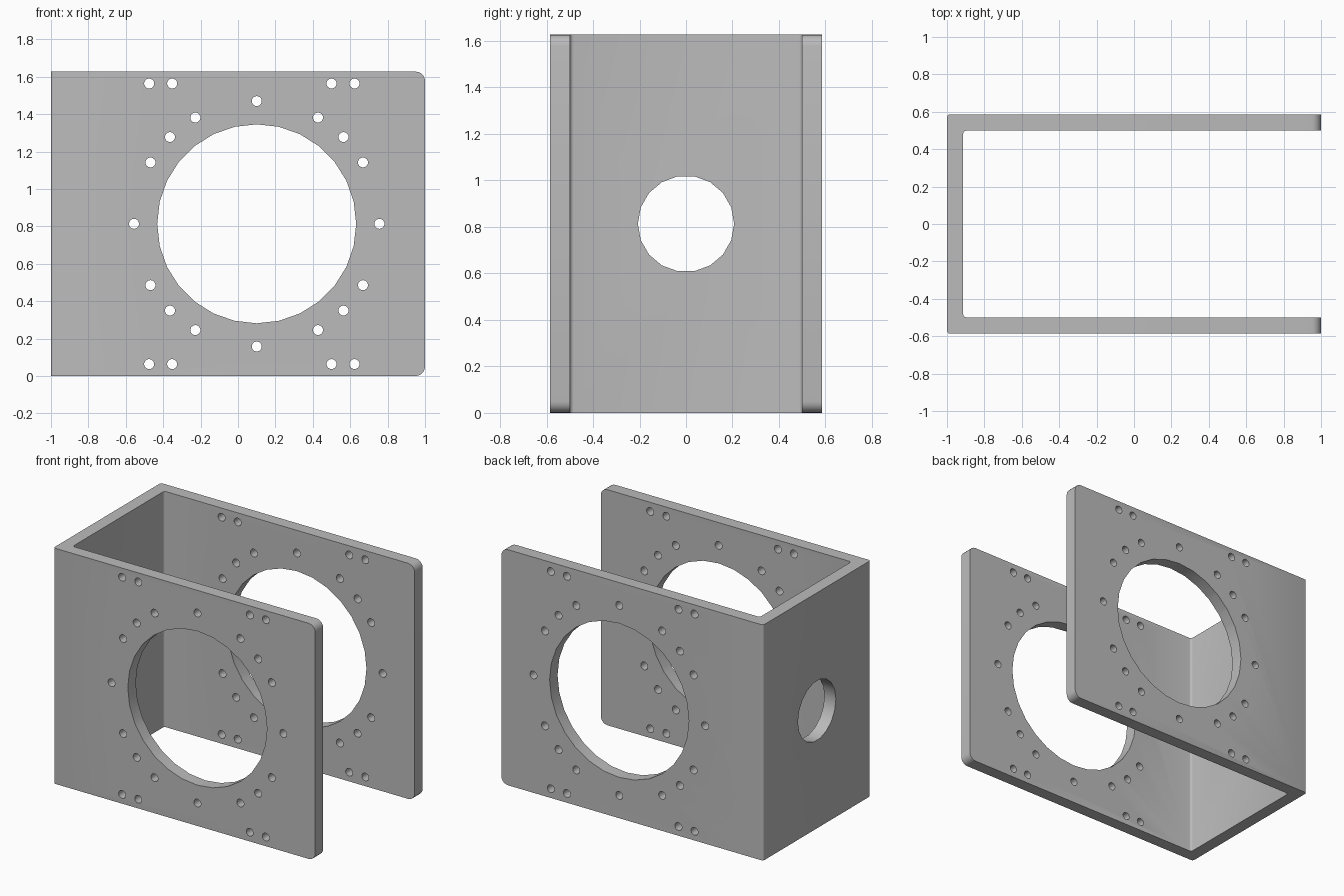
import bpy, bmesh, math
from mathutils import Matrix, Vector

cube = bpy.data.objects.get("Cube")
if cube:
    bpy.data.objects.remove(cube, do_unlink=True)

W, D, H, T = 1.0, 0.586, 1.627, 0.087   # half length, half depth, height, sheet thickness
CX, CZ = 0.1, H / 2                     # centre of the large bores

grey = bpy.data.materials.new("neutral grey")
grey.use_nodes = True
grey.diffuse_color = (0.5, 0.5, 0.5, 1)
grey.node_tree.nodes["Principled BSDF"].inputs["Base Color"].default_value = (0.5, 0.5, 0.5, 1)


def make_object(name, bm):
    bmesh.ops.recalc_face_normals(bm, faces=bm.faces)
    mesh = bpy.data.meshes.new(name)
    bm.to_mesh(mesh)
    bm.free()
    mesh.materials.append(grey)
    obj = bpy.data.objects.new(name, mesh)
    bpy.context.collection.objects.link(obj)
    return obj


def add_cylinder(bm, centre, axis, radius, length, sides):
    turn = Vector((0, 0, 1)).rotation_difference(Vector(axis)).to_matrix().to_4x4()
    bmesh.ops.create_cone(bm, cap_ends=True, segments=sides, radius1=radius, radius2=radius,
                          depth=length, matrix=Matrix.Translation(centre) @ turn)


# U-shaped sheet: profile in plan, extruded upwards
profile = [(-W, -D), (W, -D), (W, T - D), (T - W, T - D),
           (T - W, D - T), (W, D - T), (W, D), (-W, D)]
bm = bmesh.new()
base = bm.faces.new([bm.verts.new((x, y, 0)) for x, y in profile])
top = bmesh.ops.extrude_face_region(bm, geom=[base])["geom"]
bmesh.ops.translate(bm, vec=(0, 0, H), verts=[v for v in top if isinstance(v, bmesh.types.BMVert)])
bmesh.ops.recalc_face_normals(bm, faces=bm.faces)


def is_bend(e):
    a, b = e.verts
    return abs(a.co.z - b.co.z) > 1 and a.co.x < 0


def is_free_corner(e):
    a, b = e.verts
    return min(a.co.x, b.co.x) > W - 0.001 and abs(a.co.y - b.co.y) > 0.01


# Small bend radii and rounded free corners
for test, radius, steps in ((is_bend, 0.016, 3), (is_free_corner, 0.05, 5)):
    bmesh.ops.bevel(bm, geom=[e for e in bm.edges if test(e)], offset=radius,
                    segments=steps, profile=0.5, affect='EDGES')
bracket = make_object("channel_bracket", bm)

# Hole cutters pass through both side plates
bm = bmesh.new()
add_cylinder(bm, (CX, 0, CZ), (0, 1, 0), 0.532, 2, 28)
for quarter in range(4):
    for angle in (0, 30, 45, 60):
        a = math.radians(angle + 90 * quarter)
        add_cylinder(bm, (CX + 0.656 * math.cos(a), 0, CZ + 0.656 * math.sin(a)),
                     (0, 1, 0), 0.027, 2, 14)
for x in (-0.475, -0.352, 0.5, 0.623):
    for side in (-1, 1):
        add_cylinder(bm, (x, 0, CZ + 0.75 * side), (0, 1, 0), 0.027, 2, 14)
plate_cutter = make_object("plate_hole_cutter", bm)

# Round opening in the end wall
bm = bmesh.new()
add_cylinder(bm, (-W, 0, CZ), (1, 0, 0), 0.207, 0.4, 18)
wall_cutter = make_object("wall_hole_cutter", bm)

for cutter in (plate_cutter, wall_cutter):
    cutter.hide_render = True
    cutter.hide_viewport = True
    cutter.display_type = 'WIRE'
    mod = bracket.modifiers.new(cutter.name, 'BOOLEAN')
    mod.operation = 'DIFFERENCE'
    mod.solver = 'EXACT'
    mod.object = cutter

# Bake the cuts, then smooth the rounded surfaces
bpy.context.view_layer.objects.active = bracket
bracket.select_set(True)
for mod in list(bracket.modifiers):
    bpy.ops.object.modifier_apply(modifier=mod.name)
for cutter in (plate_cutter, wall_cutter):
    bpy.data.objects.remove(cutter, do_unlink=True)
bpy.ops.object.shade_smooth_by_angle(angle=math.radians(35))
